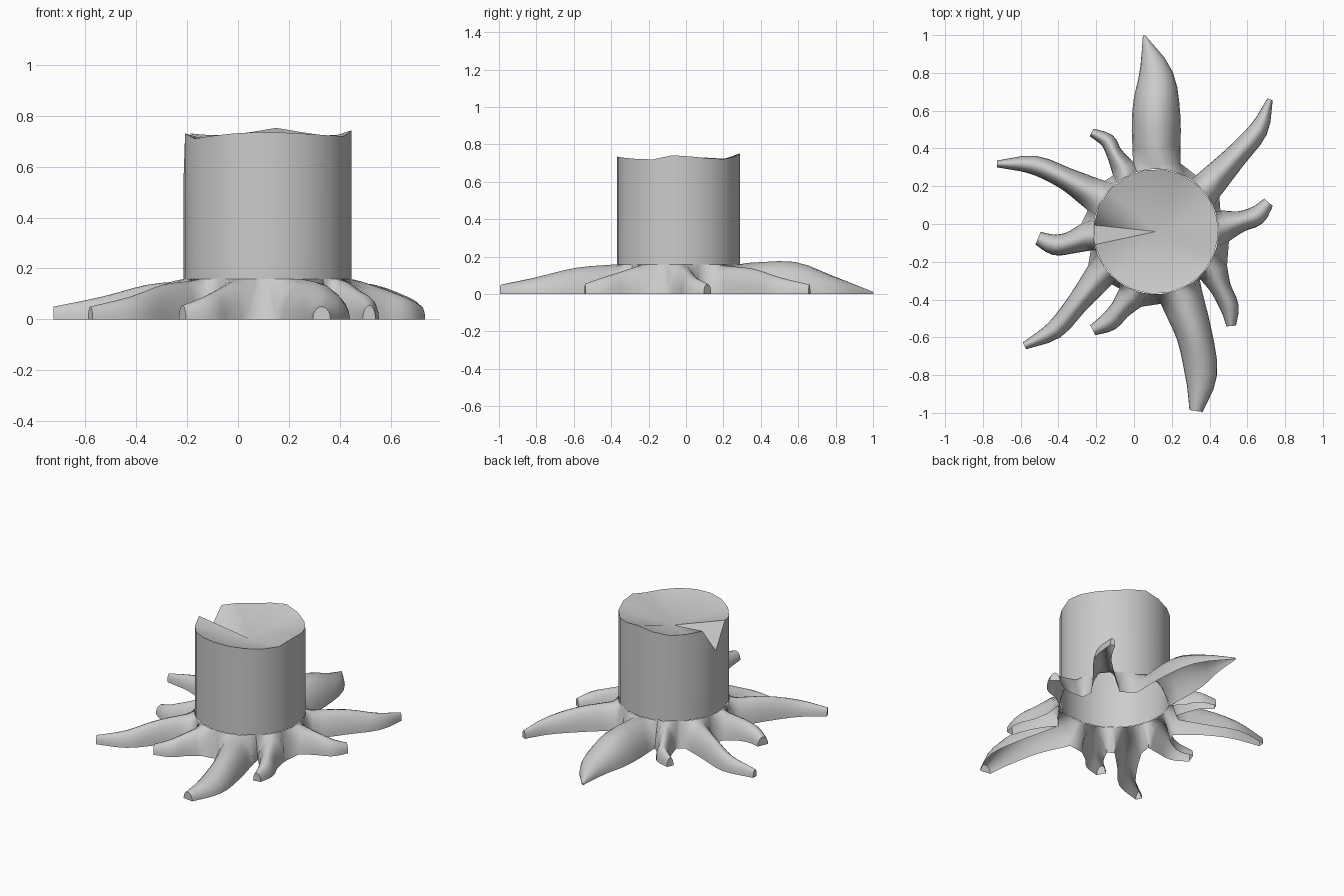
import bpy, bmesh
from math import sin, cos, pi, radians, atan2
from mathutils import Vector

if "Cube" in bpy.data.objects:
    bpy.data.objects.remove(bpy.data.objects["Cube"])

CX, CY, R, Z0 = 0.116, -0.04, 0.331, 0.158   # trunk axis, radius, top of the root flare


def finish(bm, name, angle):
    bmesh.ops.remove_doubles(bm, verts=bm.verts, dist=0.0005)
    bmesh.ops.recalc_face_normals(bm, faces=bm.faces)
    me = bpy.data.meshes.new(name)
    bm.to_mesh(me)
    bm.free()
    me.shade_smooth()
    me.set_sharp_from_angle(angle=radians(angle))
    ob = bpy.data.objects.new(name, me)
    bpy.context.collection.objects.link(ob)
    return ob


def ring_point(a, z, r=R):
    return Vector((CX + r * cos(a), CY + r * sin(a), z))


# Trunk: open-bottomed wall, uneven rim with one V notch, dished cut face
rim = [.735, .725, .722, .735, .752, .735, .722, .725, .73, .57,
       .73, .71, .72, .73, .735, .733, .728, .722, .72, .742]
bm = bmesh.new()
angs = [radians(12 + 18 * i) for i in range(20)]
low = [bm.verts.new(ring_point(a, Z0)) for a in angs]
high = [bm.verts.new(ring_point(a, z)) for a, z in zip(angs, rim)]
mid = bm.verts.new((CX, CY, 0.638))
for i in range(20):
    j = (i + 1) % 20
    bm.faces.new((low[i], low[j], high[j], high[i]))
    bm.faces.new((high[i], high[j], mid))
finish(bm, "trunk", 60)

# Roots, counter-clockwise from east: path points, half widths, crest heights
SMALL = (.15, .12, .09, .055)
LONG = (.152, .135, .09, .05)
roots = [
    (((.48, -.01), (.57, .015), (.65, .045), (.712, .115)), (.085, .055, .052, .03), SMALL),
    (((.39, .20), (.54, .36), (.66, .50), (.72, .66)), (.085, .062, .05, .015), LONG),
    (((.12, .32), (.117, .58), (.115, .79), (.052, 1.0)), (.125, .128, .092, .005), (.166, .172, .095, .012)),
    (((-.055, .29), (-.105, .375), (-.14, .44), (-.225, .485)), (.065, .042, .04, .022), SMALL),
    (((-.20, .15), (-.36, .24), (-.53, .312), (-.725, .318)), (.09, .06, .05, .018), LONG),
    (((-.255, -.07), (-.34, -.10), (-.42, -.11), (-.508, -.075)), (.075, .058, .055, .036), SMALL),
    (((-.18, -.27), (-.30, -.42), (-.42, -.56), (-.58, -.645)), (.08, .058, .05, .02), LONG),
    (((-.02, -.39), (-.075, -.455), (-.13, -.515), (-.218, -.562)), (.075, .055, .052, .03), SMALL),
    (((.25, -.385), (.32, -.59), (.355, -.80), (.328, -.99)), (.115, .095, .085, .035), (.158, .14, .09, .05)),
    (((.42, -.255), (.462, -.345), (.505, -.44), (.515, -.54)), (.08, .055, .05, .025), SMALL),
]
N, STEPS = 10, 9


def spline(p, t):
    # Catmull-Rom through the four control values
    p = [2 * p[0] - p[1], *p, 2 * p[-1] - p[-2]]
    i = min(int(t * 3), 2)
    u = t * 3 - i
    a, b, c, d = p[i:i + 4]
    return 0.5 * (2 * b + (c - a) * u + (2 * a - 5 * b + 4 * c - d) * u * u
                  + (3 * b - a - 3 * c + d) * u ** 3)


angles, bounds = [], []
for path, w, h in roots:
    a = atan2(path[0][1] - CY, path[0][0] - CX)
    while angles and a < angles[-1]:
        a += 2 * pi
    angles.append(a)
for k in range(len(roots)):
    m = (k + 1) % len(roots)
    nxt = angles[m] + (2 * pi if m == 0 else 0)
    w0, w1 = roots[k][1][0], roots[m][1][0]
    bounds.append(angles[k] + (nxt - angles[k]) * w0 / (w0 + w1))

# Flare and roots: each root is an open arched shell growing from its arc of the trunk ring
bm = bmesh.new()
feet = []
for k, (path, w, h) in enumerate(roots):
    a0, a1 = bounds[k - 1] - (2 * pi if k == 0 else 0), bounds[k]
    pts = [Vector(p) for p in path]
    rows = [[bm.verts.new(ring_point(a0 + (a1 - a0) * j / N, Z0)) for j in range(N + 1)]]
    for s in range(STEPS + 1):
        t = s / STEPS
        c = spline(pts, t)
        d = (spline(pts, min(t + .02, 1)) - spline(pts, max(t - .02, 0))).normalized()
        side = Vector((d.y, -d.x))
        wt, ht = spline(w, t), max(spline(h, t), .01)
        power = 1.25 - 0.35 * t   # sloping flanks at the trunk, rounder at the tip
        row = []
        for j in range(N + 1):
            f = pi * j / N
            q = c + side * wt * cos(f)
            row.append(bm.verts.new((q.x, q.y, ht * sin(f) ** power if 0 < j < N else 0)))
        rows.append(row)
    for r0, r1 in zip(rows, rows[1:]):
        for j in range(N):
            bm.faces.new((r0[j], r1[j], r1[j + 1], r0[j + 1]))
    bm.faces.new(rows[-1])
    feet.append((rows[1][0], rows[1][N], rows[0][N]))
# Webs closing the gaps between neighbouring roots
for k in range(len(roots)):
    bm.faces.new((feet[k][2], feet[k][1], feet[(k + 1) % len(roots)][0]))
finish(bm, "roots", 60)
